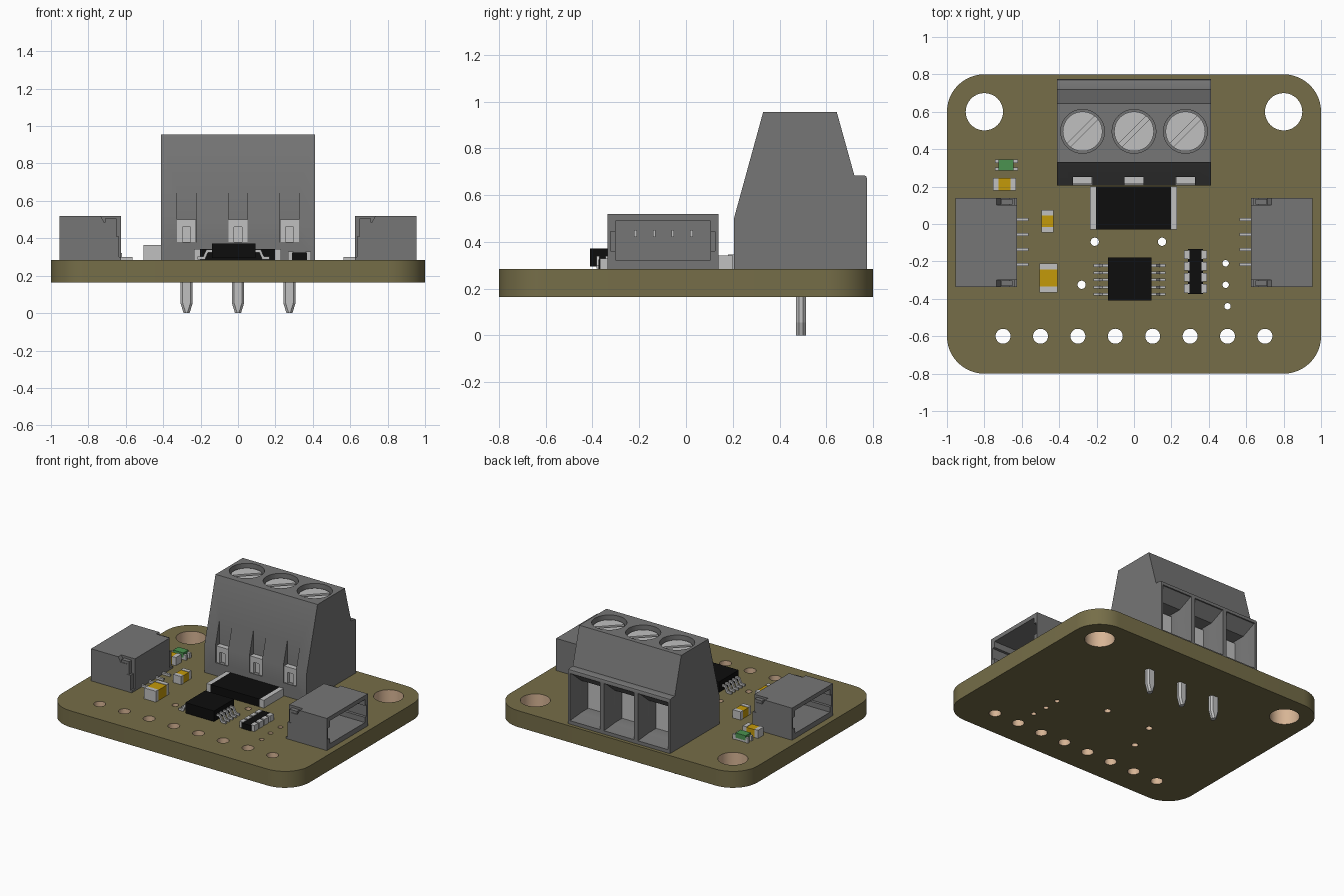
import bpy, bmesh
from math import cos, sin, pi, radians

cube = bpy.data.objects.get("Cube")
if cube:
    bpy.data.objects.remove(cube)


def material(name, r, g, b):
    m = bpy.data.materials.new(name)
    m.use_nodes = True
    m.diffuse_color = (r, g, b, 1)
    m.node_tree.nodes["Principled BSDF"].inputs["Base Color"].default_value = (r, g, b, 1)
    return m


OLIVE = material("olive board", .18, .155, .065)
COPPER = material("copper hole", .68, .46, .30)
GREY = material("grey plastic", .18, .18, .18)
METAL = material("light metal", .53, .53, .53)
BLACK = material("black body", .004, .004, .004)
GOLD = material("amber ceramic", .55, .32, .003)
GREEN = material("green lens", .07, .29, .08)


def loft(name, stacks, mat):
    """Capped skins, each through a list of rings with equal point counts."""
    bm = bmesh.new()
    for rings in stacks:
        rows = [[bm.verts.new(p) for p in ring] for ring in rings]
        n = len(rows[0])
        for a, b in zip(rows, rows[1:]):
            for i in range(n):
                j = (i + 1) % n
                bm.faces.new((a[i], a[j], b[j], b[i]))
        bm.faces.new(rows[0][::-1])
        bm.faces.new(rows[-1])
    bmesh.ops.recalc_face_normals(bm, faces=bm.faces)
    me = bpy.data.meshes.new(name)
    bm.to_mesh(me)
    bm.free()
    me.materials.append(mat)
    ob = bpy.data.objects.new(name, me)
    bpy.context.collection.objects.link(ob)
    return ob


def rect(x0, x1, y0, y1, z):
    return [(x0, y0, z), (x1, y0, z), (x1, y1, z), (x0, y1, z)]


def block(x0, x1, y0, y1, z0, z1):
    return [rect(x0, x1, y0, y1, z0), rect(x0, x1, y0, y1, z1)]


def box(name, mat, *dims):
    return loft(name, [block(*dims)], mat)


def rod(x, y, r, z0, z1, n=32):
    return [[(x + r * cos(2 * pi * i / n), y + r * sin(2 * pi * i / n), z)
             for i in range(n)] for z in (z0, z1)]


def cut(ob, stacks, mat):
    cutter = loft("cutter", stacks, mat)
    cutter.hide_render = True
    mod = ob.modifiers.new("cut", "BOOLEAN")
    mod.operation, mod.solver, mod.object = "DIFFERENCE", "EXACT", cutter
    mod.material_mode = "TRANSFER"
    with bpy.context.temp_override(object=ob, active_object=ob, selected_objects=[ob]):
        bpy.ops.object.modifier_apply(modifier=mod.name)
    bpy.data.objects.remove(cutter)


def smooth(ob):
    bpy.ops.object.select_all(action="DESELECT")
    ob.select_set(True)
    bpy.context.view_layer.objects.active = ob
    bpy.ops.object.shade_smooth_by_angle(angle=radians(30))


# Circuit board with rounded corners and plated holes
BOTTOM, TOP = .165, .285
outline = []
for k, (sx, sy) in enumerate([(1, 1), (-1, 1), (-1, -1), (1, -1)]):
    for i in range(13):
        a = pi / 2 * (k + i / 12)
        outline.append((sx * .8 + .2 * cos(a), sy * .6 + .2 * sin(a)))
board = loft("circuit_board", [[[(x, y, z) for x, y in outline] for z in (BOTTOM, TOP)]], OLIVE)
holes = [(s * .8, .6, .1) for s in (-1, 1)]
holes += [(-.7 + .2 * i, -.6, .04) for i in range(8)]
holes += [(-.21, -.095, .022), (.15, -.095, .022), (-.28, -.325, .022),
          (.49, -.21, .017), (.49, -.325, .017), (.5, -.44, .017)]
cut(board, [rod(x, y, r, 0, .5) for x, y, r in holes], COPPER)
smooth(board)

# Screw terminal housing
WAYS = (-.275, 0, .275)
profile = [(.205, TOP), (.205, .5), (.33, .955), (.645, .955), (.72, .685),
           (.76, .685), (.771, .68), (.775, .668), (.775, TOP)]
housing = loft("terminal_housing", [[[(x, y, z) for y, z in profile] for x in (-.413, .413)]], GREY)


def mouth(x, y, half, z0, z1):
    return [(x - half, y, z0), (x + half, y, z0), (x + half, y, z1), (x - half, y, z1)]


cut(housing, [[mouth(x, .8, .122, .31, .655), mouth(x, .765, .122, .31, .655),
               mouth(x, .69, .092, .345, .58), mouth(x, .58, .092, .345, .58)] for x in WAYS], GREY)
cut(housing, [rod(x, .495, .117, .89, 1.1, 48) for x in WAYS], GREY)
cut(housing, [block(x - .052, x + .052, .1, .252, .38, .72) for x in WAYS], GREY)
smooth(housing)

# Terminal screws, clamps, contact tabs and solder pins
for x in WAYS:
    screw = loft("terminal_screw", [rod(x, .495, .106, .88, .925, 48)], METAL)
    w, d = .009, .12
    slot = [[(x - d - w, .495 - d + w, z), (x - d + w, .495 - d - w, z),
             (x + d + w, .495 + d - w, z), (x + d - w, .495 + d + w, z)] for z in (.905, 1)]
    cut(screw, [slot], METAL)
    smooth(screw)
    box("wire_clamp", METAL, x - .09, x + .09, .582, .61, .347, .56)
    tab = box("contact_tab", METAL, x - .05, x + .05, .213, .255, .38, .5)
    cut(tab, [block(x - .022, x + .022, .1, .235, .3, .46)], METAL)

    def pin_ring(hx, hy, z):
        c = .012
        return [(x + a, .492 + b, z) for a, b in
                [(hx, hy - c), (hx - c, hy), (c - hx, hy), (-hx, hy - c),
                 (-hx, c - hy), (c - hx, -hy), (hx - c, -hy), (hx, c - hy)]]
    loft("solder_pin", [[pin_ring(.016, .021, 0), pin_ring(.033, .021, .055),
                         pin_ring(.033, .021, .3)]], METAL)

# Side-entry cable sockets, mirrored left and right
Y0, Y1 = -.336, .138


def side_block(s, x0, x1, *rest):
    return block(*sorted((s * x0, s * x1)), *rest)


for s, side in ((1, "left"), (-1, "right")):
    shell = loft(side + "_socket", [side_block(s, .625, .955, Y0, Y1, TOP, .52)], GREY)
    cut(shell, [side_block(s, .72, 1, Y0 + .034, Y1 - .034, .322, .49)], GREY)
    cut(shell, [side_block(s, .76, 1, Y0 + .014, Y1 - .014, .36, .445)], GREY)
    # Corner recesses holding the anchor tabs
    recess = [(.735, .6), (.735, .52), (.715, .485), (.665, .485), (.665, .41),
              (.637, .41), (.637, .3), (.6, .3), (.6, .6)]
    cut(shell, [[[(s * x, y, z) for x, z in recess] for y in ends]
                for ends in ((Y0 - .1, Y0 + .036), (Y1 - .036, Y1 + .1))], GREY)
    for y in (Y0 + .004, Y1 - .034):
        loft(side + "_anchor_tab", [side_block(s, .65, .71, y, y + .03, .4, .505)], GREY)
    for i in range(4):
        y = .023 - .0795 * i
        loft(side + "_socket_lead", [side_block(s, .563, .64, y - .008, y + .008, TOP, .3)], METAL)
        loft(side + "_socket_contact", [side_block(s, .71, .8, y - .006, y + .006, .42, .45)], METAL)

# Main chip with stepped leads
box("main_chip", BLACK, -.14, .093, -.41, -.18, .295, .372)
for s in (-1, 1):
    for i in range(5):
        y = -.222 - .0385 * i
        path = [(.1, .34), (.145, .34), (.163, .302), (.192, .302),
                (.192, .287), (.153, .287), (.137, .325), (.1, .325)]
        loft("chip_lead", [[[(s * x - .0235, y + d, z) for x, z in path] for d in (-.007, .007)]], METAL)


# Two-ended parts: body with a metal cap at each end
def chip_part(name, mat, x0, x1, y0, y1, top, cap, along_x, drop=0):
    if along_x:
        box(name, mat, x0 + cap, x1 - cap, y0, y1, TOP, top - drop)
        ends = [(x0, x0 + cap, y0, y1), (x1 - cap, x1, y0, y1)]
    else:
        box(name, mat, x0, x1, y0 + cap, y1 - cap, TOP, top - drop)
        ends = [(x0, x1, y0, y0 + cap), (x0, x1, y1 - cap, y1)]
    for e in ends:
        box(name + "_end", METAL, *e, TOP, top)


chip_part("shunt_resistor", BLACK, -.235, .23, -.03, .2, .342, .033, True)
chip_part("rear_capacitor", GOLD, -.755, -.63, .18, .245, .345, .03, True, .003)
chip_part("middle_capacitor", GOLD, -.495, -.43, -.045, .075, .345, .03, False, .003)
chip_part("front_capacitor", GOLD, -.505, -.41, -.365, -.21, .365, .032, False, .003)

# Indicator light
box("light_lens", GREEN, -.725, -.643, .285, .345, .3, .335)
box("light_base", METAL, -.725, -.643, .287, .343, TOP, .3)
for x0, x1 in ((-.743, -.725), (-.643, -.62)):
    for y0, y1 in ((.285, .303), (.327, .345)):
        box("light_end", METAL, x0, x1, y0, y1, TOP, .322)

# Four-way resistor array
box("resistor_array", BLACK, .29, .368, -.375, -.135, TOP, .325)
for i in range(4):
    y = -.165 - .06 * i
    for x0, x1 in ((.268, .298), (.36, .39)):
        box("array_pad", METAL, x0, x1, y - .023, y + .023, TOP, .329)
